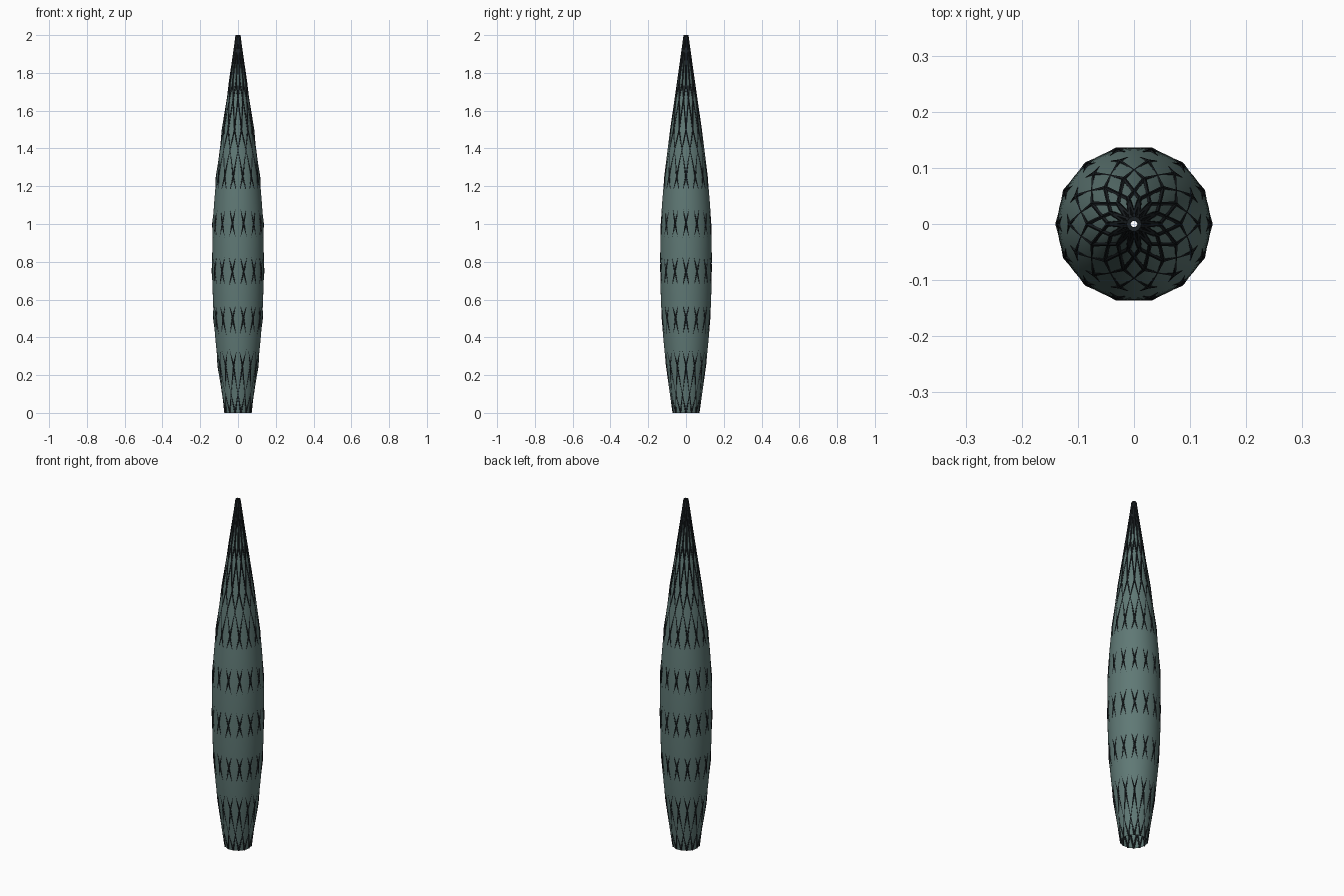
import bpy, bmesh, math
from mathutils import Vector

if "Cube" in bpy.data.objects:
    bpy.data.objects.remove(bpy.data.objects["Cube"], do_unlink=True)

SIDES = 14          # diagrid nodes per level
STEP = 0.25         # height of one diagrid level
RADII = [0.069, 0.105, 0.128, 0.136, 0.133, 0.114, 0.082, 0.045, 0.0095]
STRUT = 0.0042


def make_material(name, rgb):
    mat = bpy.data.materials.new(name)
    mat.use_nodes = True
    color = (*rgb, 1)
    mat.diffuse_color = color
    mat.node_tree.nodes["Principled BSDF"].inputs["Base Color"].default_value = color
    return mat


glass_mat = make_material("teal glass", (0.115, 0.19, 0.178))
steel_mat = make_material("dark steel", (0.012, 0.016, 0.019))


def radius(level):
    """Smooth curve through the level radii."""
    last = len(RADII) - 1
    i = min(int(level), last - 1)
    t = level - i
    b, c = RADII[i], RADII[i + 1]
    a = RADII[i - 1] if i > 0 else 2 * b - c - 0.01
    d = RADII[i + 2] if i + 2 <= last else 2 * c - b
    return 0.5 * (2 * b + (c - a) * t + (2 * a - 5 * b + 4 * c - d) * t ** 2
                  + (3 * b - a - 3 * c + d) * t ** 3)


def point(level, angle):
    r = radius(level)
    return Vector((r * math.cos(angle), r * math.sin(angle), level * STEP))


# Glass shell, open at both ends
def build_glass(segments=84, cuts=6):
    bm = bmesh.new()
    rings = []
    for k in range((len(RADII) - 1) * cuts + 1):
        rings.append([bm.verts.new(point(k / cuts, math.tau * s / segments))
                      for s in range(segments)])
    for low, high in zip(rings, rings[1:]):
        for s in range(segments):
            n = (s + 1) % segments
            bm.faces.new((low[s], low[n], high[n], high[s])).smooth = True
    mesh = bpy.data.meshes.new("glass_shell")
    bm.to_mesh(mesh)
    bm.free()
    mesh.materials.append(glass_mat)
    bpy.context.collection.objects.link(bpy.data.objects.new("glass_shell", mesh))


# Diagonal struts: straight bars between nodes, spiralling one way
def build_struts(name, direction):
    curve = bpy.data.curves.new(name, "CURVE")
    curve.dimensions = "3D"
    curve.bevel_depth = STRUT
    curve.bevel_resolution = 1
    curve.use_fill_caps = True
    for s in range(SIDES):
        spline = curve.splines.new("POLY")
        spline.points.add(len(RADII) - 1)
        for level, p in enumerate(spline.points):
            angle = math.tau * (s + direction * level) / SIDES
            p.co = (*point(level, angle), 1)
    curve.materials.append(steel_mat)
    obj = bpy.data.objects.new(name, curve)
    bpy.context.collection.objects.link(obj)
    bpy.ops.object.select_all(action="DESELECT")
    obj.select_set(True)
    bpy.context.view_layer.objects.active = obj
    bpy.ops.object.convert(target="MESH")
    bpy.ops.object.shade_smooth_by_angle()


build_glass()
build_struts("left_spiral_struts", 1)
build_struts("right_spiral_struts", -1)
